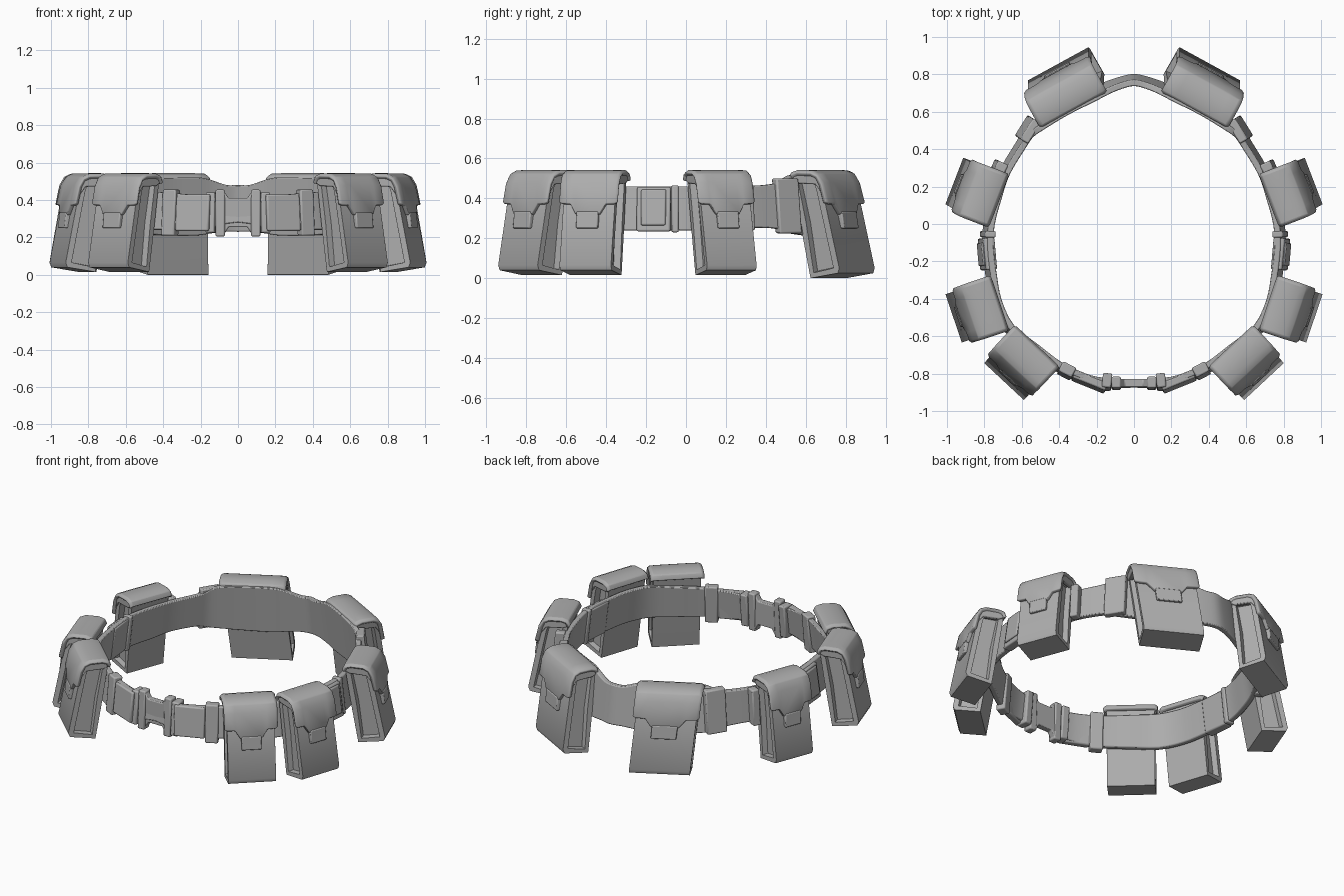
import bpy, bmesh, math
from mathutils import Vector

cube = bpy.data.objects.get("Cube")
if cube:
    bpy.data.objects.remove(cube, do_unlink=True)

grey = bpy.data.materials.new("grey_fabric")
grey.use_nodes = True
grey.diffuse_color = (0.42, 0.42, 0.42, 1)
grey.node_tree.nodes["Principled BSDF"].inputs["Base Color"].default_value = (0.42, 0.42, 0.42, 1)


def finish(name, bm, bevel=0.01, solid=0.0):
    bmesh.ops.recalc_face_normals(bm, faces=bm.faces)
    mesh = bpy.data.meshes.new(name)
    bm.to_mesh(mesh)
    bm.free()
    mesh.materials.append(grey)
    ob = bpy.data.objects.new(name, mesh)
    bpy.context.collection.objects.link(ob)
    if solid:
        mod = ob.modifiers.new("thickness", 'SOLIDIFY')
        mod.thickness = solid
        mod.offset = 0
    mod = ob.modifiers.new("soft_edges", 'BEVEL')
    mod.width = bevel
    mod.segments = 2
    mod.limit_method = 'ANGLE'
    mod.angle_limit = math.radians(35)
    bpy.ops.object.select_all(action='DESELECT')
    ob.select_set(True)
    bpy.context.view_layer.objects.active = ob
    bpy.ops.object.shade_smooth_by_angle(angle=math.radians(40))


def frame(x, y, degrees, side, skew=0.0):
    """Maps (along, outward, up) to the model, mirrored by side."""
    c, s = math.cos(math.radians(degrees)), math.sin(math.radians(degrees))

    def place(u, d, z):
        u += skew * (z - 0.17)
        return Vector((side * (x - s * u + c * d), y + c * u + s * d, z))
    return place


def extrude(place, profile, w):
    """Extrudes an (outward, up) profile to both sides by w; returns the end caps."""
    bm = bmesh.new()
    ends = [[bm.verts.new(place(u, d, z)) for d, z in profile] for u in (-w, w)]
    caps = [bm.faces.new(e) for e in ends]
    n = len(profile)
    for i in range(n):
        j = (i + 1) % n
        bm.faces.new((ends[0][i], ends[0][j], ends[1][j], ends[1][i]))
    return bm, caps


def block(name, place, w, d0, d1, z0, z1, lean=0.01):
    profile = [(d0 + lean, z0), (d1 + lean, z0), (d1 - lean, z1), (d0 - lean, z1)]
    bm, _ = extrude(place, profile, w / 2)
    finish(name, bm, 0.008)


def front_d(z):
    """Outward position of the leaning pouch front at a height."""
    return 0.168 + (0.5 - z) * 0.172


def pouch(name, place, w, base=0.015):
    half = w / 2
    # Body with recessed side panels
    body = [(0.0, 0.50), (0.035, 0.27), (0.078, base), (0.235, base + 0.025),
            (0.245, base + 0.05), (front_d(0.45) - 0.008, 0.45),
            (0.14, 0.515), (0.02, 0.52)]
    bm, caps = extrude(place, body, half)
    bmesh.ops.recalc_face_normals(bm, faces=bm.faces)
    bmesh.ops.inset_individual(bm, faces=caps, thickness=0.034, depth=0)
    bmesh.ops.inset_individual(bm, faces=caps, thickness=0.006, depth=-0.035)
    finish(name + "_body", bm, 0.015)

    # Flap folded over the top, its front edge dropping to a central tongue
    path = [(-0.008, 0.495), (0.004, 0.522), (0.035, 0.531),
            (0.115, 0.529), (0.147, 0.515), (front_d(0.475) - 0.002, 0.475)]
    bm = bmesh.new()
    columns = [(-1, .38, .07), (-.92, .372, 0), (-.62, .37, 0), (-.42, .32, 0),
               (.42, .32, 0), (.62, .37, 0), (.92, .372, 0), (1, .38, .07)]
    grid = []
    for f, low, droop in columns:
        pts = [Vector(p) for p in path + [(front_d(low) + 0.004, low)]]
        pts = [p.lerp(Vector((0.09, 0.36)), droop) for p in pts]
        grid.append([bm.verts.new(place(f * (half + 0.014), p.x, p.y)) for p in pts])
    for a, b in zip(grid, grid[1:]):
        for i in range(len(path)):
            bm.faces.new((a[i], b[i], b[i + 1], a[i + 1]))
    finish(name + "_flap", bm, 0.006, solid=0.024)

    # Rounded shoulders closing the flap above the side panels
    for s in (-1, 1):
        shoulder = [(0.0, 0.49), (0.02, 0.52), (0.12, 0.52), (0.152, 0.49),
                    (0.165, 0.43), (0.135, 0.47), (0.03, 0.475)]
        bm, _ = extrude(lambda u, d, z: place(u + s * (half - 0.004), d, z), shoulder, 0.014)
        finish(name + "_shoulder", bm, 0.006)

    # Closing tab
    z0, z1 = 0.25, 0.335
    tab = [(front_d(z0) - 0.012, z0), (front_d(z0) + 0.015, z0),
           (front_d(z1) + 0.02, z1), (front_d(z1) - 0.012, z1)]
    bm, _ = extrude(place, tab, w * 0.21)
    finish(name + "_tab", bm, 0.006)


# Belt band, leaning outward at the bottom: half outline as (x, y, low, high), back to front
half_belt = [(0, .77, .23, .48), (.07, .755, .23, .48), (.15, .725, .22, .505),
             (.22, .69, .21, .52), (.37, .615, .21, .52), (.50, .535, .22, .515),
             (.56, .49, .23, .49), (.60, .43, .25, .47), (.69, .28, .25, .46),
             (.735, .15, .24, .46), (.775, 0, .24, .46), (.78, -.13, .24, .46),
             (.763, -.28, .24, .46), (.735, -.42, .24, .46), (.665, -.56, .24, .46),
             (.53, -.668, .24, .45), (.40, -.765, .24, .44), (.27, -.825, .24, .43),
             (.16, -.85, .25, .42), (0, -.852, .28, .385)]
ring = [Vector(p) for p in half_belt]
ring += [Vector((-p[0], *p[1:])) for p in half_belt[-2:0:-1]]
bm = bmesh.new()
sections = []
count = len(ring)
for i in range(count):
    p0, p1, p2, p3 = (ring[(i + k) % count] for k in (-1, 0, 1, 2))
    for t in (0, 1 / 3, 2 / 3):
        p = 0.5 * (2 * p1 + (p2 - p0) * t + (2 * p0 - 5 * p1 + 4 * p2 - p3) * t * t
                   + (3 * p1 - p0 - 3 * p2 + p3) * t ** 3)
        q = (p2 - p0) * (1 - t) + (p3 - p1) * t
        out = Vector((-q[1], q[0])).normalized()
        lean = 0.065 * (p[3] - p[2])
        corners = ((lean - .017, p[2]), (lean + .017, p[2]), (.017 - lean, p[3]), (-.017 - lean, p[3]))
        sections.append([bm.verts.new((p[0] + k * out.x, p[1] + k * out.y, z)) for k, z in corners])
for a, b in zip(sections, sections[1:] + sections[:1]):
    for i in range(4):
        j = (i + 1) % 4
        bm.faces.new((a[i], a[j], b[j], b[i]))
finish("belt_band", bm, 0.006)

for label, side in (("left", 1), ("right", -1)):
    # Pouches around the belt
    pouch(label + "_back_pouch", frame(.298, .636, 61.3, side, -.1), .37, 0.0)
    pouch(label + "_rear_side_pouch", frame(.733, .139, 21, side, -.03), .266)
    pouch(label + "_front_side_pouch", frame(.732, -.427, -18.5, side), .272)
    pouch(label + "_front_pouch", frame(.528, -.663, -47, side), .29)

    # Belt loops and plates
    block(label + "_pad_end", frame(.567, .505, 32, side), .13, -.024, .026, .225, .50, .018)
    block(label + "_rear_loop", frame(.70, .30, 25, side), .05, -.01, .05, .24, .47)
    block(label + "_side_loop", frame(.78, -.055, 2, side), .035, -.027, .03, .23, .465, .014)
    block(label + "_side_plate", frame(.78, -.16, -5, side), .17, -.026, .034, .235, .455, .016)
    block(label + "_side_panel", frame(.78, -.16, -5, side), .125, .028, .044, .265, .445, .013)
    block(label + "_front_loop", frame(.36, -.785, -62, side), .08, -.028, .03, .21, .455)
    block(label + "_front_plate", frame(.235, -.838, -68, side), .19, -.014, .028, .235, .43)
    block(label + "_buckle_loop", frame(.145, -.845, -84, side), .05, -.038, .038, .225, .44)
    block(label + "_buckle_end", frame(.095, -.85, -90, side), .05, -.028, .032, .205, .455, .006)

# Waisted buckle centre
outline = [(.11, .455), (.08, .455), (.05, .41), (-.05, .41), (-.08, .455), (-.11, .455),
           (-.11, .205), (-.08, .205), (-.05, .255), (.05, .255), (.08, .205), (.11, .205)]
bm, _ = extrude(lambda u, d, z: Vector((d, u - .85, z)), outline, 0.022)
finish("buckle_centre", bm, 0.006)
